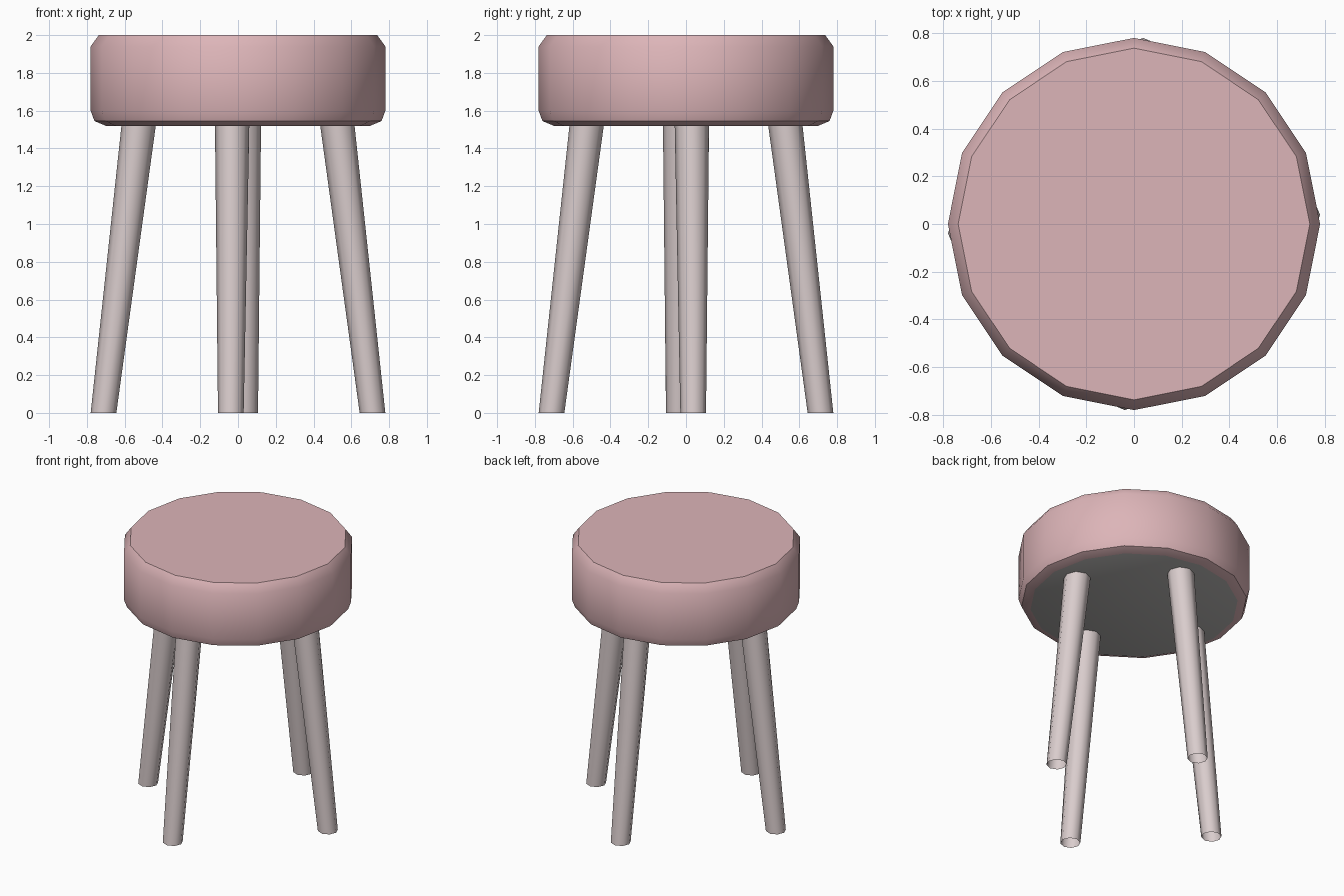
import bpy, bmesh, math

if "Cube" in bpy.data.objects:
    bpy.data.objects.remove(bpy.data.objects["Cube"])


def material(name, rgb):
    m = bpy.data.materials.new(name)
    m.diffuse_color = (*rgb, 1)
    m.use_nodes = True
    m.node_tree.nodes["Principled BSDF"].inputs["Base Color"].default_value = m.diffuse_color
    return m


PINK = material("pink cushion", (0.72, 0.46, 0.48))
LEG = material("pale leg", (0.70, 0.61, 0.61))
GREY = material("grey underside", (0.47, 0.46, 0.45))


def loft(name, rings, sides, mats, cap_bottom=False, cap_top=False):
    """Skin a stack of horizontal rings given as (x, y, z, radius)."""
    bm = bmesh.new()
    loops = []
    for x, y, z, r in rings:
        loops.append([bm.verts.new((x + r * math.cos(2 * math.pi * i / sides),
                                    y + r * math.sin(2 * math.pi * i / sides), z))
                      for i in range(sides)])
    for a, b in zip(loops, loops[1:]):
        for i in range(sides):
            j = (i + 1) % sides
            bm.faces.new((a[i], a[j], b[j], b[i]))
    if cap_bottom:
        bm.faces.new(loops[0][::-1]).material_index = len(mats) - 1
    if cap_top:
        bm.faces.new(loops[-1])
    me = bpy.data.meshes.new(name)
    bm.to_mesh(me)
    bm.free()
    for m in mats:
        me.materials.append(m)
    ob = bpy.data.objects.new(name, me)
    bpy.context.collection.objects.link(ob)
    bpy.ops.object.select_all(action='DESELECT')
    ob.select_set(True)
    bpy.context.view_layer.objects.active = ob
    bpy.ops.object.shade_smooth_by_angle(angle=math.radians(46))
    return ob


# Round cushion with bevelled rims and a grey underside
profile = [(0.70, 1.52), (0.76, 1.545), (0.78, 1.60), (0.78, 1.94), (0.737, 2.0)]
loft("seat", [(0, 0, z, r) for r, z in profile], 16, [PINK, GREY], True, True)

# Four splayed, tapered, open-ended legs, slightly off the axes
foot, top = (0.712, 0.038), (0.525, 0.031)
for name, swap, s in (("right_leg", False, 1), ("left_leg", False, -1),
                      ("back_leg", True, 1), ("front_leg", True, -1)):
    rings = []
    for (u, v), z, r in ((foot, 0, 0.068), (top, 1.53, 0.091)):
        x, y = (v, u) if swap else (u, v)
        rings.append((s * x, s * y, z, r))
    loft(name, rings, 8, [LEG])
